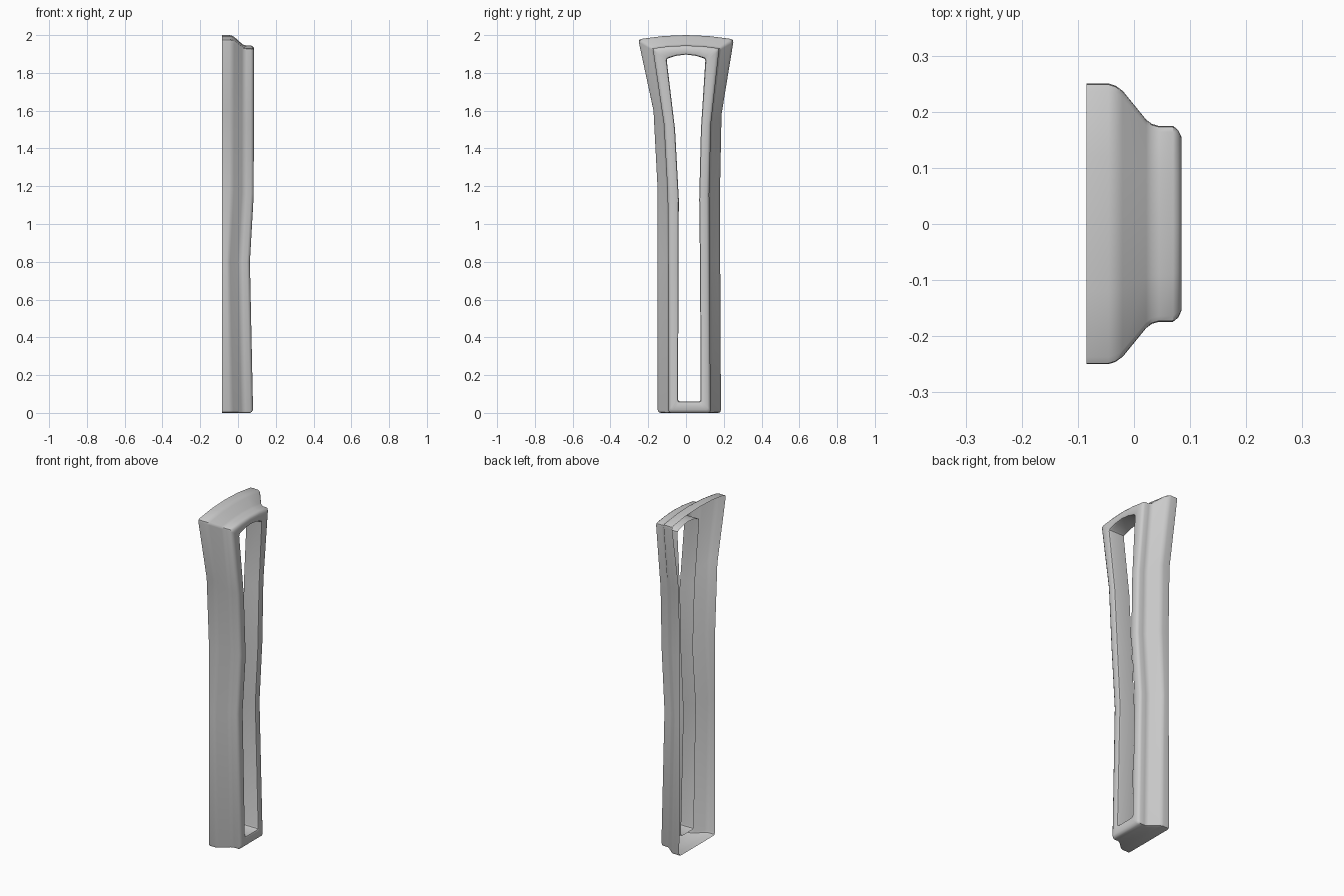
import bpy, bmesh
from mathutils import Vector

if "Cube" in bpy.data.objects:
    bpy.data.objects.remove(bpy.data.objects["Cube"])

# Rails (y, z): up the left side, over the bowed top, down the right side
back_rail = [(-.15, 0), (-.15, .8), (-.15, 1.18), (-.172, 1.6), (-.253, 1.978), (-.12, 1.995), (0, 2),
             (.12, 1.995), (.253, 1.978), (.188, 1.58), (.18, 1.18), (.181, .8), (.185, 0)]
step_rail = [(-.092, 0), (-.094, .8), (-.097, 1.16), (-.117, 1.53), (-.176, 1.93), (-.09, 1.941), (0, 1.945),
             (.09, 1.941), (.176, 1.93), (.132, 1.53), (.123, 1.16), (.125, .8), (.13, 0)]
hole_rail = [(-.042, .06), (-.04, .8), (-.038, 1.13), (-.058, 1.5), (-.103, 1.875), (-.05, 1.891), (0, 1.897),
             (.05, 1.891), (.103, 1.875), (.079, 1.5), (.07, 1.13), (.074, .8), (.078, .06)]
CORNERS = {0, 4, 8, 12}

# Profile: x, blend (0 = back rail, 1 = step rail, 2 = hole rail), weight of the depth wave
profile = [(-.085, 0, 0), (-.045, 0, .6), (-.033, .05, .8), (-.02, .17, 1), (.022, .85, 1), (.032, .95, 1),
           (.045, 1, 1), (.07, 1, 1), (.079, 1.1, 1), (.085, 1.27, 1), (.085, 1.85, 1),
           (.082, 1.95, 1), (.074, 2, 1), (-.015, 2, 1)]


def rounded(rail, size):
    """Replace each corner by a three-point round."""
    pts, out = [Vector(p) for p in rail], []
    for i, p in enumerate(pts):
        if i in CORNERS:
            a = p + (pts[i - 1] - p).normalized() * size
            b = p + (pts[(i + 1) % len(pts)] - p).normalized() * size
            out += [a, (a + b) / 4 + p / 2, b]
        else:
            out.append(p)
    return out


def wave(z):
    """Forward/backward bend of the front along the height."""
    keys = [(0, -.005), (.8, -.022), (1.15, -.002), (2.1, 0)]
    for (z0, a), (z1, b) in zip(keys, keys[1:]):
        if z <= z1:
            return a + (b - a) * (z - z0) / (z1 - z0)
    return 0


# Stepped frame shell, open at the back, with a return wall around the opening
rails = [rounded(back_rail, .016), rounded(step_rail, .012), rounded(hole_rail, .012)]
bm = bmesh.new()
rings = []
for x, blend, weight in profile:
    k = min(int(blend), 1)
    ring = []
    for a, b in zip(rails[k], rails[k + 1]):
        p = a.lerp(b, blend - k)
        ring.append(bm.verts.new((x + weight * wave(p.y), p.x, p.y)))
    rings.append(ring)
n = len(rings[0])
for r0, r1 in zip(rings, rings[1:]):
    for i in range(n):
        j = (i + 1) % n
        bm.faces.new((r0[i], r1[i], r1[j], r0[j]))
bm.normal_update()

# Front faces must look towards +x
if sum(f.normal.x * f.calc_area() for f in bm.faces) < 0:
    bmesh.ops.reverse_faces(bm, faces=bm.faces[:])

mesh = bpy.data.meshes.new("flared_frame")
bm.to_mesh(mesh)
bm.free()
frame = bpy.data.objects.new("flared_frame", mesh)
bpy.context.collection.objects.link(frame)
bpy.context.view_layer.objects.active = frame
frame.select_set(True)
bpy.ops.object.shade_smooth_by_angle(angle=.65)
